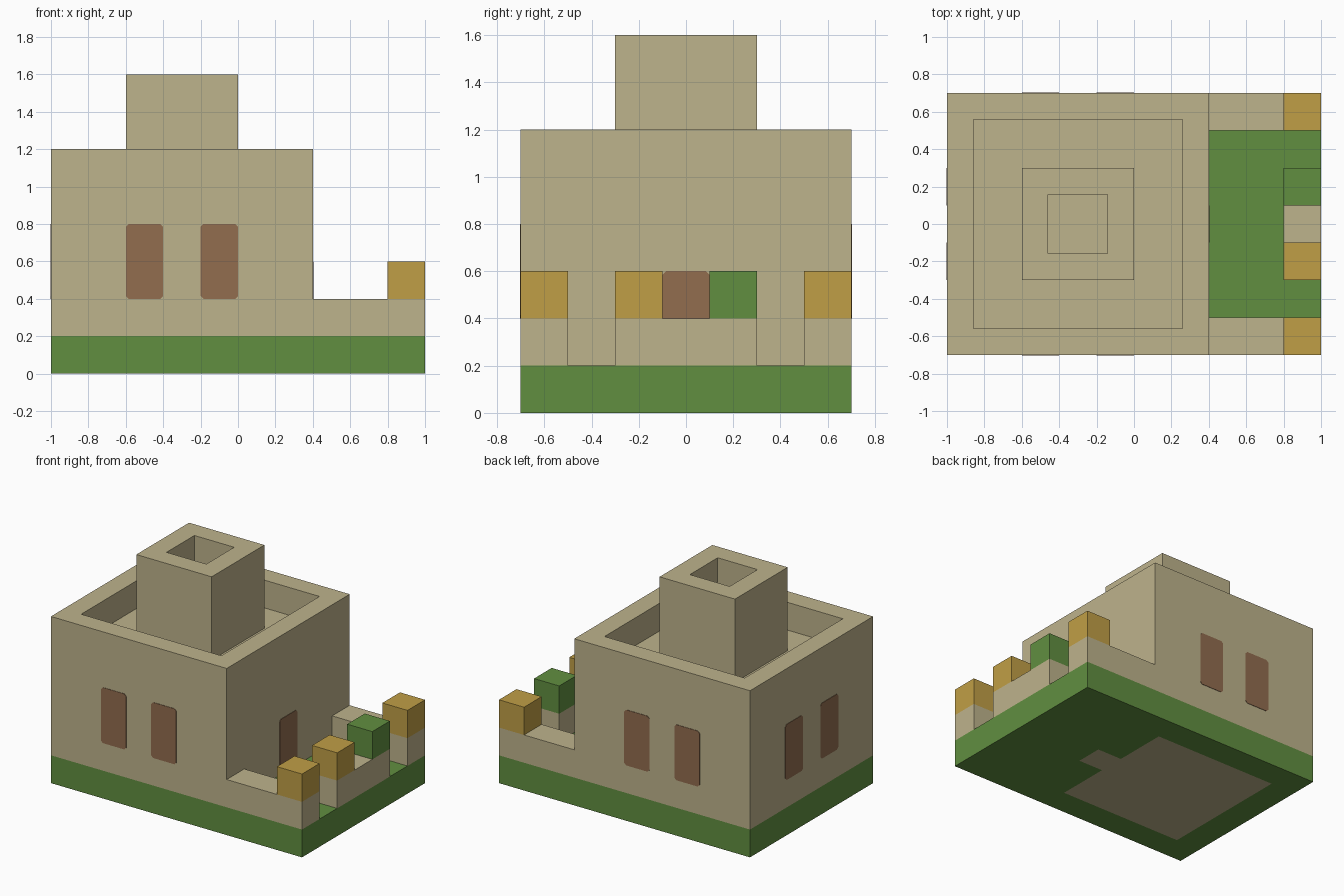
import bpy
import bmesh
from mathutils import Vector, Matrix

cube = bpy.data.objects.get("Cube")
if cube:
    bpy.data.objects.remove(cube, do_unlink=True)

U = 0.2  # building block size


def material(name, rgb):
    linear = [((c / 255 + 0.055) / 1.055) ** 2.4 for c in rgb] + [1]
    mat = bpy.data.materials.new(name)
    mat.use_nodes = True
    mat.diffuse_color = linear
    mat.node_tree.nodes["Principled BSDF"].inputs["Base Color"].default_value = linear
    return mat


STONE = material("sandstone", (190, 179, 140))
GREEN = material("grass green", (97, 143, 64))
GOLD = material("golden yellow", (192, 159, 70))
BROWN = material("shutter brown", (146, 109, 79))


def finish(name, bm, *mats):
    bmesh.ops.recalc_face_normals(bm, faces=bm.faces)
    mesh = bpy.data.meshes.new(name)
    bm.to_mesh(mesh)
    bm.free()
    for mat in mats:
        mesh.materials.append(mat)
    obj = bpy.data.objects.new(name, mesh)
    bpy.context.collection.objects.link(obj)
    return obj


def box_mesh(low, high):
    low, high = Vector(low), Vector(high)
    bm = bmesh.new()
    bmesh.ops.create_cube(bm, size=1, matrix=Matrix.Translation((low + high) / 2)
                          @ Matrix.Diagonal((high - low).to_4d()))
    return bm


def box(name, low, high, mat):
    return finish(name, box_mesh(low, high), mat)


def sunken_box(name, low, high, depth):
    """Box whose top has a one-block rim around a square well."""
    bm = box_mesh(low, high)
    top = max(bm.faces, key=lambda f: f.calc_center_median().z)
    bmesh.ops.inset_region(bm, faces=[top], thickness=U)
    well = bmesh.ops.extrude_discrete_faces(bm, faces=[top])["faces"][0]
    bmesh.ops.translate(bm, verts=well.verts, vec=(0, 0, -depth))
    return finish(name, bm, STONE)


def panel(name, center, normal, height):
    """Thin clipped-corner plate lying on a wall."""
    w, h, c = U / 2, height / 2, 0.015
    n = Vector(normal)
    side = Vector((0, 0, 1)).cross(n)
    outline = []
    for sx, sz in ((1, 1), (-1, 1), (-1, -1), (1, -1)):
        pair = [(sx * w, sz * (h - c)), (sx * (w - c), sz * h)]
        outline += pair if sx * sz > 0 else pair[::-1]
    bm = bmesh.new()
    verts = [bm.verts.new(Vector(center) + side * a + Vector((0, 0, b)) - n * 0.002)
             for a, b in outline]
    face = bm.faces.new(verts)
    cap = bmesh.ops.extrude_face_region(bm, geom=[face])["geom"]
    bmesh.ops.translate(bm, vec=n * 0.005,
                        verts=[v for v in cap if isinstance(v, bmesh.types.BMVert)])
    return finish(name, bm, BROWN)


# Lawn slab, with the stone floor of the house and doorstep showing underneath
bm = box_mesh((-1, -0.7, 0), (1, 0.7, U))
cuts = [((x, 0, 0), (1, 0, 0)) for x in (-0.8, 0.2, 0.4)]
cuts += [((0, y, 0), (0, 1, 0)) for y in (-0.5, -0.1, 0.1, 0.5)]
for point, normal in cuts:
    bmesh.ops.bisect_plane(bm, geom=bm.verts[:] + bm.edges[:] + bm.faces[:],
                           plane_co=point, plane_no=normal)
for f in bm.faces:
    c = f.calc_center_median()
    room = -0.8 < c.x < 0.2 and abs(c.y) < 0.5
    step = 0.2 < c.x < 0.4 and abs(c.y) < 0.1
    f.material_index = int(c.z < 0.01 and (room or step))
finish("lawn_base", bm, GREEN, STONE)

# House with sunken roof, and hollow chimney tower
sunken_box("house", (-1, -0.7, U), (0.4, 0.7, 1.2), U)
sunken_box("chimney", (-0.6, -0.3, 1.0), (0, 0.3, 1.6), 0.6)

# Windows and door
for i, x in enumerate((-0.5, -0.1)):
    panel(f"front_window_{i}", (x, -0.7, 0.6), (0, -1, 0), 0.4)
    panel(f"back_window_{i}", (x, 0.7, 0.6), (0, 1, 0), 0.4)
for i, y in enumerate((-0.2, 0.2)):
    panel(f"side_window_{i}", (-1, y, 0.6), (-1, 0, 0), 0.4)
panel("door", (0.4, 0, 0.4), (1, 0, 0), 0.4)

# Courtyard walls with golden corner posts
for label, y in (("front", -0.7), ("back", 0.5)):
    box(f"{label}_yard_wall", (0.4, y, U), (1, y + U, 0.4), STONE)
    box(f"{label}_corner_cap", (0.8, y, 0.4), (1, y + U, 0.6), GOLD)

# Middle yard wall with a gold and a green cap
box("middle_yard_wall", (0.8, -0.3, U), (1, 0.3, 0.4), STONE)
box("gold_cap", (0.8, -0.3, 0.4), (1, -0.1, 0.6), GOLD)
box("hedge_cap", (0.8, 0.1, 0.4), (1, 0.3, 0.6), GREEN)
